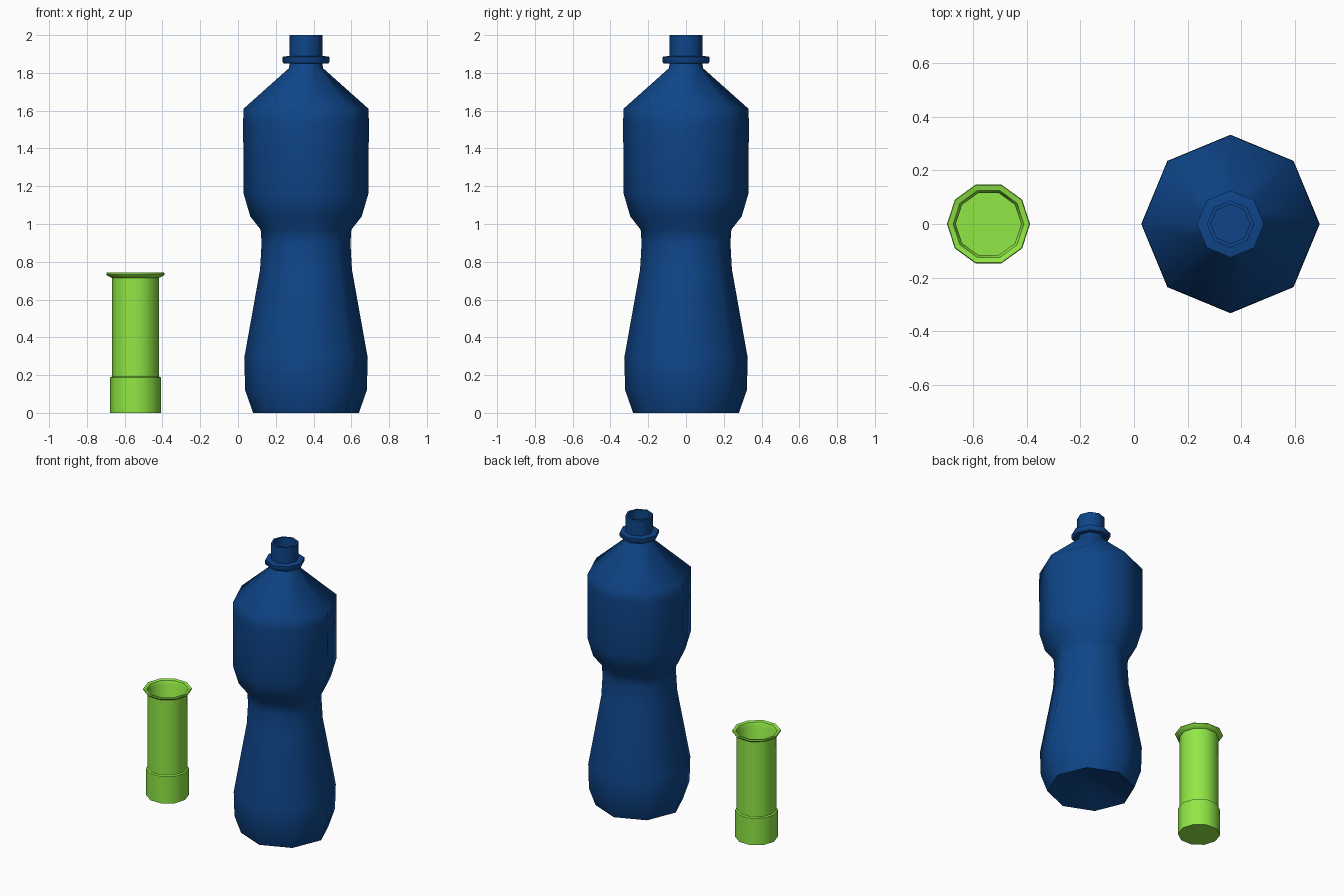
import bpy, bmesh, math

if "Cube" in bpy.data.objects:
    bpy.data.objects.remove(bpy.data.objects["Cube"])


def lathe(name, profile, sides, x, color):
    """Revolve (radius, z) points around a vertical axis; radius 0 makes a pole."""
    bm = bmesh.new()
    rings = []
    for r, z in profile:
        if r == 0:
            rings.append([bm.verts.new((0, 0, z))])
        else:
            rings.append([bm.verts.new((r * math.cos(2 * math.pi * i / sides),
                                        r * math.sin(2 * math.pi * i / sides), z))
                          for i in range(sides)])
    for a, b in zip(rings, rings[1:]):
        for i in range(sides):
            j = (i + 1) % sides
            if len(a) == 1:
                bm.faces.new((a[0], b[j], b[i]))
            elif len(b) == 1:
                bm.faces.new((a[i], a[j], b[0]))
            else:
                bm.faces.new((a[i], a[j], b[j], b[i]))
    bmesh.ops.recalc_face_normals(bm, faces=bm.faces)
    mesh = bpy.data.meshes.new(name)
    bm.to_mesh(mesh)
    bm.free()
    obj = bpy.data.objects.new(name, mesh)
    bpy.context.collection.objects.link(obj)
    obj.location.x = x
    mat = bpy.data.materials.new(name + "_plastic")
    mat.diffuse_color = color
    mat.use_nodes = True
    mat.node_tree.nodes["Principled BSDF"].inputs["Base Color"].default_value = mat.diffuse_color
    mesh.materials.append(mat)
    bpy.ops.object.select_all(action='DESELECT')
    obj.select_set(True)
    bpy.context.view_layer.objects.active = obj
    bpy.ops.object.shade_smooth_by_angle(angle=math.radians(50))
    return obj


# Bottle: dished base, pinched waist, shoulder, neck collar and open mouth
lathe("bottle", [
    (0, 0.07), (0.06, 0.06), (0.28, 0), (0.322, 0.12), (0.327, 0.29),
    (0.243, 0.76), (0.235, 0.90), (0.24, 0.97), (0.295, 1.04), (0.33, 1.16),
    (0.333, 1.53), (0.331, 1.61), (0.09, 1.825), (0.087, 1.85),
    (0.118, 1.85), (0.125, 1.86), (0.125, 1.885), (0.088, 1.89),
    (0.088, 2.0), (0.073, 2.0), (0.073, 1.86), (0, 1.86),
], 8, 0.36, (0.0044, 0.06, 0.25, 1))

# Cup: stepped foot, straight tube, flared rim, hollow inside
lathe("cup", [
    (0, 0), (0.135, 0), (0.135, 0.187), (0.125, 0.192), (0.125, 0.715),
    (0.15, 0.727), (0.155, 0.735), (0.152, 0.742), (0.132, 0.737),
    (0.122, 0.715), (0.122, 0.02), (0, 0.02),
], 10, -0.543, (0.28, 0.8, 0.06, 0.9))
